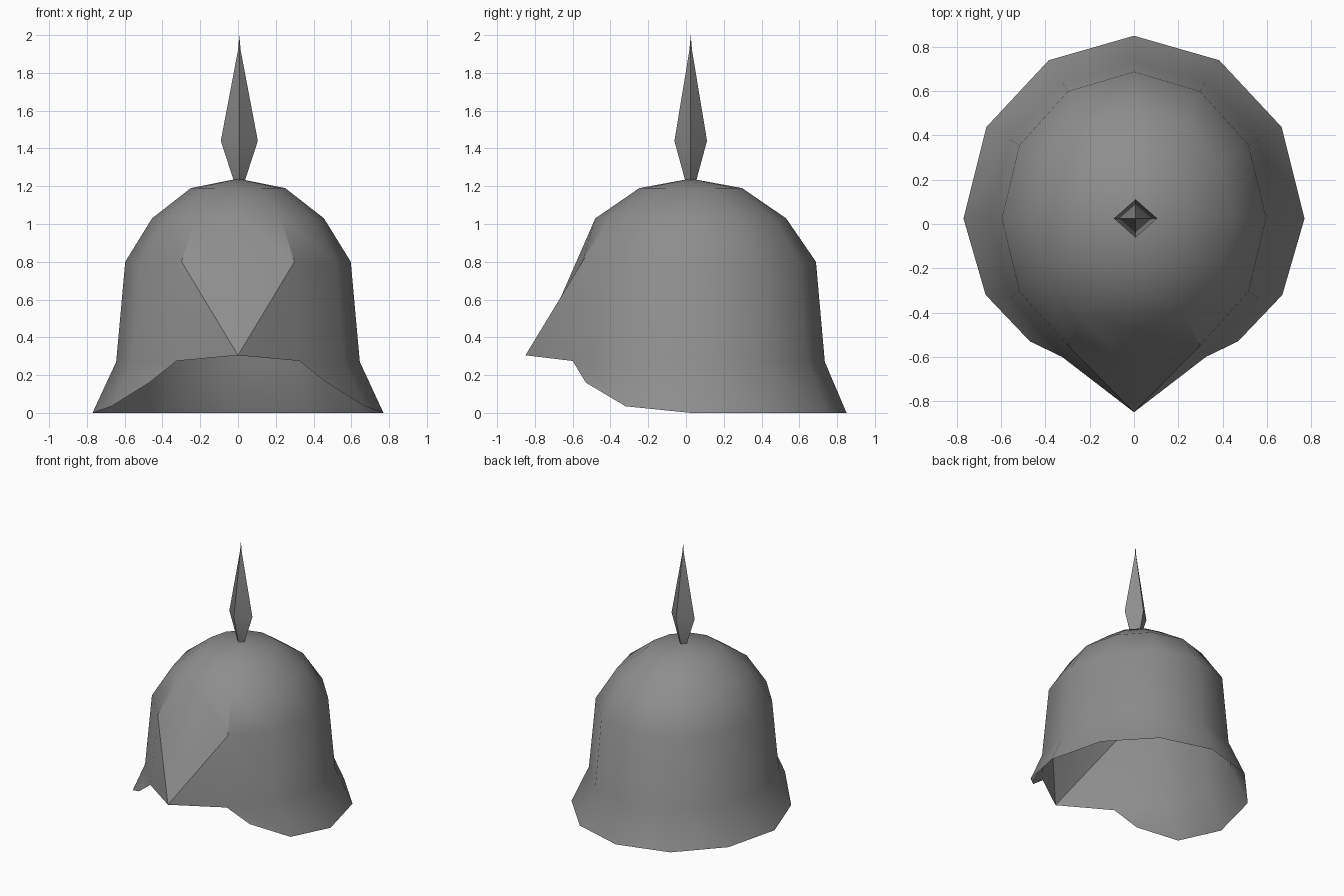
import bpy
import bmesh
from math import sin, cos, radians

if "Cube" in bpy.data.objects:
    bpy.data.objects.remove(bpy.data.objects["Cube"])

steel = bpy.data.materials.new("steel grey")
steel.diffuse_color = (0.27, 0.27, 0.27, 1)
steel.use_nodes = True
steel.node_tree.nodes["Principled BSDF"].inputs["Base Color"].default_value = steel.diffuse_color


def finish(name, bm, angle):
    bmesh.ops.recalc_face_normals(bm, faces=bm.faces)
    me = bpy.data.meshes.new(name)
    bm.to_mesh(me)
    bm.free()
    me.materials.append(steel)
    ob = bpy.data.objects.new(name, me)
    bpy.context.collection.objects.link(ob)
    bpy.ops.object.select_all(action='DESELECT')
    ob.select_set(True)
    bpy.context.view_layer.objects.active = ob
    bpy.ops.object.shade_smooth_by_angle(angle=radians(angle))
    return ob


# Helmet shell: 12-sided elliptical rings, index 0 = back, 6 = front
N, FRONT, CY = 12, 6, 0.025
RINGS = [(0.77, 0.825, 0.0), (0.645, 0.71, 0.27), (0.597, 0.663, 0.80),
         (0.455, 0.505, 1.03), (0.25, 0.272, 1.19)]
# Brow peak and the rim sweeping up towards the face: (ring, step) -> point
SPECIAL = {(0, 4): (0.67, -0.32, 0.035), (0, 5): (0.47, -0.53, 0.16),
           (1, 5): (0.325, -0.60, 0.275), (1, 6): (0, -0.85, 0.305),
           (2, 6): (0, -0.69, 0.55)}

bm = bmesh.new()
rings = []
for r, (rx, ry, z) in enumerate(RINGS):
    row = []
    for i in range(N):
        side = 1 if i <= FRONT else -1
        step = min(i, N - i)
        if (r, step) in SPECIAL:
            x, y, h = SPECIAL[(r, step)]
            co = (side * x, y, h)
        elif r == 0 and step == FRONT:
            row.append(None)      # no rim below the peak
            continue
        else:
            a = radians(30 * i)
            co = (rx * sin(a), CY + ry * cos(a), z)
        row.append(bm.verts.new(co))
    rings.append(row)

for r in range(len(rings) - 1):
    for i in range(N):
        j = (i + 1) % N
        a, b, c, d = rings[r][i], rings[r][j], rings[r + 1][j], rings[r + 1][i]
        if a is None or b is None:
            continue
        if r == 1 and j == FRONT:        # peak, split along its crease
            bm.faces.new((a, b, d))
            bm.faces.new((b, c, d))
        elif r == 1 and i == FRONT:
            bm.faces.new((a, b, c))
            bm.faces.new((a, c, d))
        else:
            bm.faces.new((a, b, c, d))

# Crown cap
apex = bm.verts.new((0, CY, 1.24))
for i in range(N):
    bm.faces.new((rings[-1][i], rings[-1][(i + 1) % N], apex))
finish("helmet_shell", bm, 32)

# Spike: four-sided spearhead ending in a fine needle
bm = bmesh.new()
SX, SY = 0.007, 0.025
rows = []
for rad, z in [(0.028, 1.225), (0.098, 1.44), (0.007, 1.92)]:
    k = 0.88 if rad > 0.05 else 1
    rows.append([bm.verts.new((SX + rad * cos(radians(90 * q)),
                               SY + k * rad * sin(radians(90 * q)), z))
                 for q in range(4)])
tip = bm.verts.new((SX, SY, 2.0))
for q in range(4):
    p = (q + 1) % 4
    for lo, hi in zip(rows, rows[1:]):
        bm.faces.new((lo[q], lo[p], hi[p], hi[q]))
    bm.faces.new((rows[-1][q], rows[-1][p], tip))
bm.faces.new(rows[0][::-1])
finish("spike", bm, 20)
